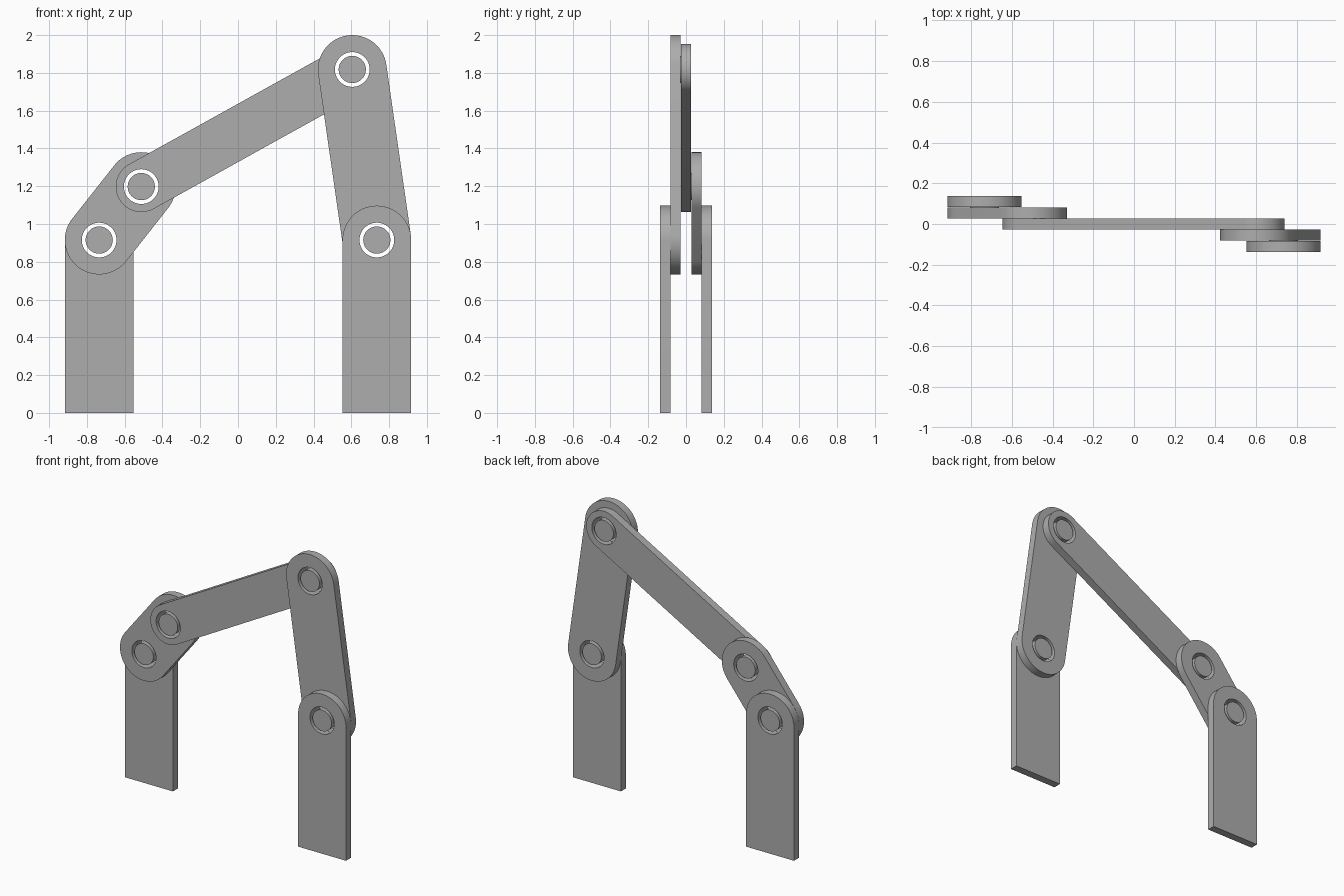
import bpy, bmesh
from math import sin, cos, pi, atan2, radians
from mathutils import Vector

cube = bpy.data.objects.get("Cube")
if cube:
    bpy.data.objects.remove(cube)

STEP = 0.0548          # spacing of the plate layers along y
THICK = 0.054          # plate thickness
WIDE, SLIM = 0.182, 0.135
HOLE, PIN = 0.092, 0.072

# Joint centres in the x-z plane
LEFT_BASE = Vector((-0.735, 0.915))
LEFT_TOP = Vector((-0.512, 1.198))
RIGHT_TOP = Vector((0.605, 1.818))
RIGHT_BASE = Vector((0.735, 0.915))

grey = bpy.data.materials.new("plain grey")
grey.use_nodes = True
colour = (0.42, 0.42, 0.42, 1)
grey.diffuse_color = colour
grey.node_tree.nodes["Principled BSDF"].inputs["Base Color"].default_value = colour


def arc(centre, radius, start, sweep, count):
    angles = [start + sweep * i / count for i in range(count + 1)]
    return [centre + radius * Vector((cos(a), sin(a))) for a in angles]


def circle(centre, radius):
    return arc(centre, radius, 0, 2 * pi, 64)[:-1]


def plate(name, loops, y_front, depth):
    """Fill an outline with optional holes and extrude it along y."""
    bm = bmesh.new()
    edges = []
    for loop in loops:
        verts = [bm.verts.new((p.x, y_front, p.y)) for p in loop]
        edges += [bm.edges.new((v, verts[i - 1])) for i, v in enumerate(verts)]
    bmesh.ops.triangle_fill(bm, edges=edges, use_beauty=True, normal=(0, -1, 0))
    ext = bmesh.ops.extrude_face_region(bm, geom=bm.faces[:], use_keep_orig=True)
    moved = [g for g in ext["geom"] if isinstance(g, bmesh.types.BMVert)]
    bmesh.ops.translate(bm, verts=moved, vec=(0, depth, 0))
    bmesh.ops.recalc_face_normals(bm, faces=bm.faces[:])
    mesh = bpy.data.meshes.new(name)
    bm.to_mesh(mesh)
    bm.free()
    mesh.materials.append(grey)
    obj = bpy.data.objects.new(name, mesh)
    bpy.context.collection.objects.link(obj)
    bpy.ops.object.select_all(action="DESELECT")
    obj.select_set(True)
    bpy.context.view_layer.objects.active = obj
    bpy.ops.object.shade_smooth_by_angle(angle=radians(30))


def front_of(layer):
    return layer * STEP - THICK / 2


def link(name, a, b, radius, layer):
    """Round-ended bar with a hole at each joint."""
    along = atan2(b.y - a.y, b.x - a.x)
    outline = (arc(a, radius, along + pi / 2, pi, 32)
               + arc(b, radius, along - pi / 2, pi, 32))
    plate(name, [outline, circle(a, HOLE), circle(b, HOLE)], front_of(layer), THICK)


def post(name, top, layer):
    """Upright with a square foot and a rounded, drilled top."""
    foot = [Vector((top.x - WIDE, 0)), Vector((top.x + WIDE, 0))]
    outline = arc(top, WIDE, 0, pi, 32) + foot
    plate(name, [outline, circle(top, HOLE)], front_of(layer), THICK)


def pin(name, centre, layer):
    """Loose pin flush with the two plates it joins."""
    plate(name, [circle(centre, PIN)], front_of(layer), STEP + THICK)


# Plates, back to front
post("left_post", LEFT_BASE, 2)
link("crank", LEFT_BASE, LEFT_TOP, WIDE, 1)
link("coupler", LEFT_TOP, RIGHT_TOP, SLIM, 0)
link("rocker", RIGHT_TOP, RIGHT_BASE, WIDE, -1)
post("right_post", RIGHT_BASE, -2)

# Joint pins
pin("left_base_pin", LEFT_BASE, 1)
pin("left_top_pin", LEFT_TOP, 0)
pin("right_top_pin", RIGHT_TOP, -1)
pin("right_base_pin", RIGHT_BASE, -2)
